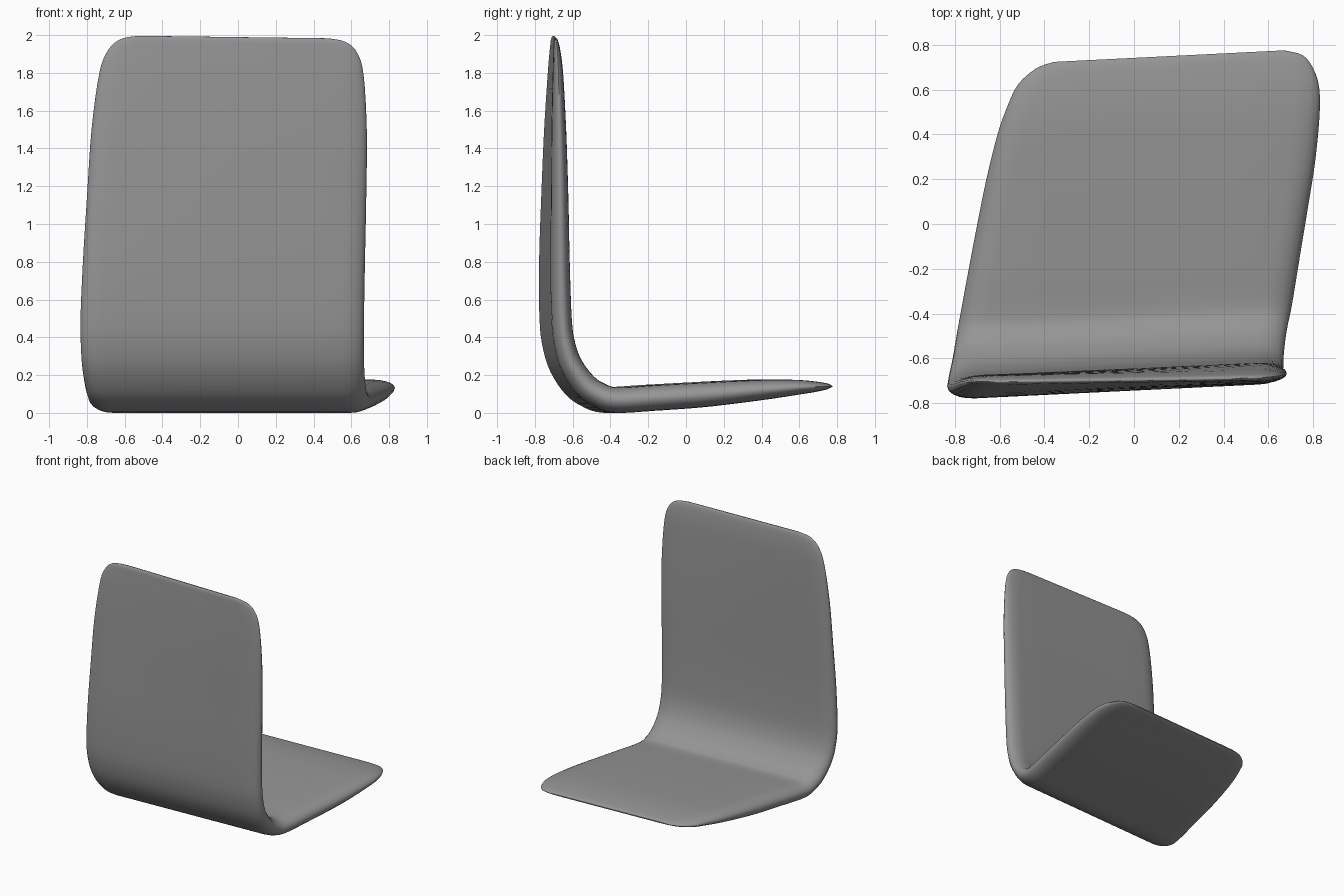
import bpy, math

if "Cube" in bpy.data.objects:
    bpy.data.objects.remove(bpy.data.objects["Cube"])

# Control stations along the L-shaped shell, from back top to seat front:
# centre y, centre z, half thickness, left edge x, right edge x
STATIONS = [
    (-.696, 1.993, .004, -.53, .48),
    (-.695, 1.975, .012, -.62, .57),
    (-.692, 1.92, .019, -.685, .63),
    (-.690, 1.80, .028, -.733, .665),
    (-.691, 1.50, .039, -.775, .682),
    (-.692, 1.15, .046, -.799, .679),
    (-.693, .80, .051, -.821, .672),
    (-.686, .50, .054, -.834, .667),
    (-.668, .36, .056, -.832, .667),
    (-.630, .25, .060, -.825, .668),
    (-.560, .15, .065, -.810, .675),
    (-.490, .10, .067, -.798, .686),
    (-.400, .072, .068, -.782, .705),
    (-.200, .083, .068, -.745, .738),
    (.035, .098, .066, -.700, .777),
    (.230, .114, .060, -.660, .808),
    (.430, .131, .050, -.610, .828),
    (.560, .140, .039, -.563, .828),
    (.650, .143, .028, -.517, .803),
    (.715, .145, .016, -.44, .755),
    (.742, .145, .004, -.36, .67),
]
STEPS, CAP, ARC = 4, .12, 10


def spline(p, i, u):
    """Catmull-Rom value between stations i and i + 1."""
    a, b, c, d = (p[max(0, min(len(p) - 1, k))] for k in range(i - 1, i + 3))
    return tuple(.5 * (2 * B + (C - A) * u + (2 * A - 5 * B + 4 * C - D) * u * u
                       + (3 * B - A - 3 * C + D) * u ** 3)
                 for A, B, C, D in zip(a, b, c, d))


rows = [spline(STATIONS, i, k / STEPS)
        for i in range(len(STATIONS) - 1) for k in range(STEPS)] + [STATIONS[-1]]

# Loft a flat section with rounded side edges along the path
verts, faces = [], []
for i, (y, z, t, xl, xr) in enumerate(rows):
    p, q = rows[max(0, i - 1)], rows[min(len(rows) - 1, i + 1)]
    ty, tz = q[0] - p[0], q[1] - p[1]
    length = math.hypot(ty, tz)
    ny, nz = -tz / length, ty / length
    ring = []
    for side in (1, -1):
        for k in range(ARC + 1):
            a = side * math.pi / 2 - math.pi * k / ARC
            base = xr - CAP if side == 1 else xl + CAP
            ring.append((base + CAP * math.cos(a), t * math.sin(a)))
        # points across the flat face
        for k in range(1, 6):
            f = k / 6
            x0, x1 = (xr - CAP, xl + CAP) if side == 1 else (xl + CAP, xr - CAP)
            ring.append((x0 + (x1 - x0) * f, -side * t))
    # slight yaw, fading towards the top of the back, and slight tilt
    yaw = .05 * (1 - .7 * max(0, (z - .6) / 1.4) ** 1.5)
    for x, h in ring:
        zz = z + h * nz
        verts.append((x, y + h * ny + yaw * x, zz - .0065 * x * zz))
n = len(ring)
for i in range(len(rows) - 1):
    for j in range(n):
        k = (j + 1) % n
        faces.append((i * n + j, i * n + k, (i + 1) * n + k, (i + 1) * n + j))
faces.append(tuple(range(n))[::-1])
faces.append(tuple(range(len(verts) - n, len(verts))))
low = min(v[2] for v in verts)
verts = [(x, y, z - low) for x, y, z in verts]

mesh = bpy.data.meshes.new("seat_shell")
mesh.from_pydata(verts, [], faces)
shell = bpy.data.objects.new("seat_shell", mesh)
bpy.context.collection.objects.link(shell)
bpy.context.view_layer.objects.active = shell
shell.select_set(True)

# Dark grey shell material
grey = bpy.data.materials.new("dark_grey")
grey.diffuse_color = (.3, .3, .3, 1)
grey.use_nodes = True
grey.node_tree.nodes["Principled BSDF"].inputs["Base Color"].default_value = grey.diffuse_color
mesh.materials.append(grey)

# Outward normals and smooth shading
bpy.ops.object.mode_set(mode='EDIT')
bpy.ops.mesh.select_all(action='SELECT')
bpy.ops.mesh.normals_make_consistent(inside=False)
bpy.ops.object.mode_set(mode='OBJECT')
bpy.ops.object.shade_smooth_by_angle(angle=math.radians(60))
